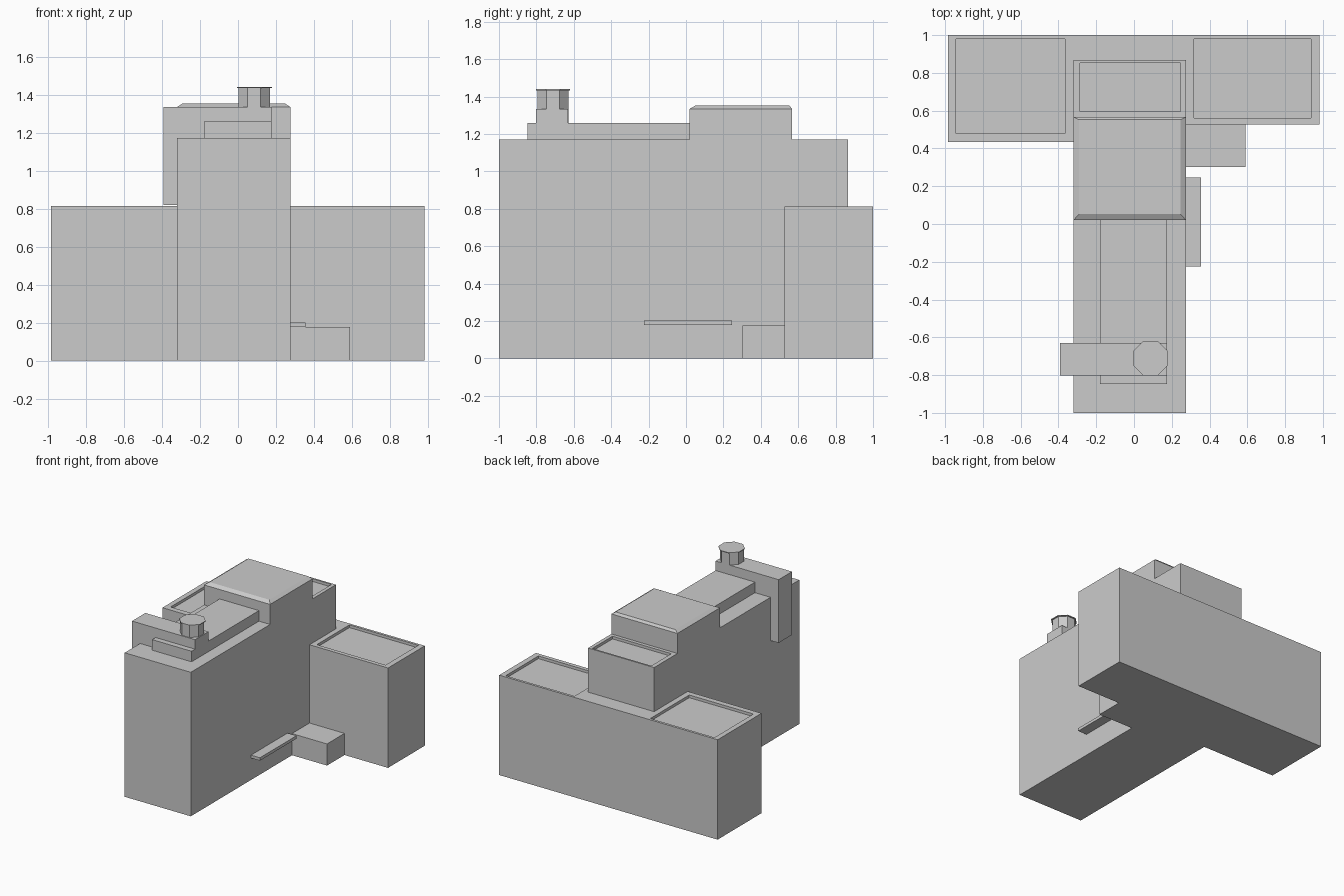
import bpy, bmesh, math
from mathutils import Matrix

if "Cube" in bpy.data.objects:
    bpy.data.objects.remove(bpy.data.objects["Cube"])


def finish(name, bm):
    bmesh.ops.recalc_face_normals(bm, faces=bm.faces)
    mesh = bpy.data.meshes.new(name)
    bm.to_mesh(mesh)
    bm.free()
    obj = bpy.data.objects.new(name, mesh)
    bpy.context.collection.objects.link(obj)
    return obj


def prism(points, axis, a, b):
    """Extrude a closed profile along x (y,z points) or y (x,z points)."""
    place = {'x': lambda p, t: (t, p[0], p[1]),
             'y': lambda p, t: (p[0], t, p[1])}[axis]
    bm = bmesh.new()
    face = bm.faces.new([bm.verts.new(place(p, a)) for p in points])
    ext = bmesh.ops.extrude_face_region(bm, geom=[face], use_keep_orig=True)
    step = (b - a, 0, 0) if axis == 'x' else (0, b - a, 0)
    moved = [v for v in ext['geom'] if isinstance(v, bmesh.types.BMVert)]
    bmesh.ops.translate(bm, verts=moved, vec=step)
    bmesh.ops.recalc_face_normals(bm, faces=bm.faces)
    return bm


def block(x0, x1, y0, y1, z0, z1):
    return prism([(x0, z0), (x1, z0), (x1, z1), (x0, z1)], 'y', y0, y1)


def top_face(bm, y, z):
    """Upward face at height z whose centre is closest to y."""
    flat = [f for f in bm.faces
            if f.normal.z > 0.9 and abs(f.calc_center_median().z - z) < 1e-4]
    return min(flat, key=lambda f: abs(f.calc_center_median().y - y))


def inset_to(bm, face, x0, x1, y0, y1, dz=0.0):
    """Inset a roof face to a rectangle, raising it by dz."""
    c = face.calc_center_median().copy()
    bmesh.ops.inset_individual(bm, faces=[face], thickness=0.01)
    for v in face.verts:
        v.co.x = x0 if v.co.x < c.x else x1
        v.co.y = y0 if v.co.y < c.y else y1
        v.co.z += dz


def recess(bm, face, x0, x1, y0, y1, depth=0.022):
    """Sink a rectangular roof panel behind a parapet."""
    inset_to(bm, face, x0, x1, y0, y1)
    bmesh.ops.inset_individual(bm, faces=[face], thickness=0.001)
    for v in face.verts:
        v.co.x = x0 if abs(v.co.x - x0) < abs(v.co.x - x1) else x1
        v.co.y = y0 if abs(v.co.y - y0) < abs(v.co.y - y1) else y1
        v.co.z -= depth


def octagon(name, x, y, z0, z1, apothem):
    bm = bmesh.new()
    r = apothem / math.cos(math.pi / 8)
    mat = Matrix.Translation((x, y, (z0 + z1) / 2)) @ Matrix.Rotation(math.pi / 8, 4, 'Z')
    bmesh.ops.create_cone(bm, cap_ends=True, segments=8, radius1=r, radius2=r,
                          depth=z1 - z0, matrix=mat)
    return finish(name, bm)


# Central tower: stepped side profile, chamfered penthouse, sunken rear roof
L, R = -0.32, 0.275
ROOF, WING, PENT = 1.172, 0.813, 1.335
bm = prism([(-1, 0), (1, 0), (1, WING), (0.867, WING), (0.867, ROOF), (0.567, ROOF),
            (0.567, PENT), (0.02, PENT), (0.02, ROOF), (-1, ROOF)], 'x', L, R)
inset_to(bm, top_face(bm, 0.29, PENT), -0.292, 0.247, 0.052, 0.552, 0.018)
recess(bm, top_face(bm, 0.72, ROOF), -0.285, 0.245, 0.595, 0.853)
finish("central_tower", bm)

# Side wings with sunken roofs
for name, box, panel in (
        ("left_wing", (-0.985, L, 0.435, 1.0), (-0.943, -0.365, 0.48, 0.98)),
        ("right_wing", (R, 0.982, 0.527, 1.0), (0.317, 0.937, 0.56, 0.98))):
    bm = block(*box, 0, WING)
    recess(bm, top_face(bm, 0.7, WING), *panel)
    finish(name, bm)

# Low roof box along the front of the tower
finish("roof_box", block(-0.18, 0.175, -0.847, 0.02, ROOF, 1.258))

# Duct crossing the roof box and hanging down the left wall
finish("roof_duct", prism([(-0.393, 0.82), (L, 0.82), (L, ROOF), (-0.18, ROOF),
                           (-0.18, 1.258), (0.175, 1.258), (0.175, PENT),
                           (-0.393, PENT)], 'y', -0.802, -0.63))

# Octagonal chimney and its thin cap
octagon("chimney", 0.085, -0.712, 1.258, 1.434, 0.083)
octagon("chimney_cap", 0.087, -0.711, 1.434, 1.44, 0.092)

# Entrance annex and flat canopy on the right side
finish("entrance_annex", block(R, 0.59, 0.302, 0.527, 0, 0.176))
finish("canopy", block(R, 0.355, -0.225, 0.245, 0.178, 0.202))
